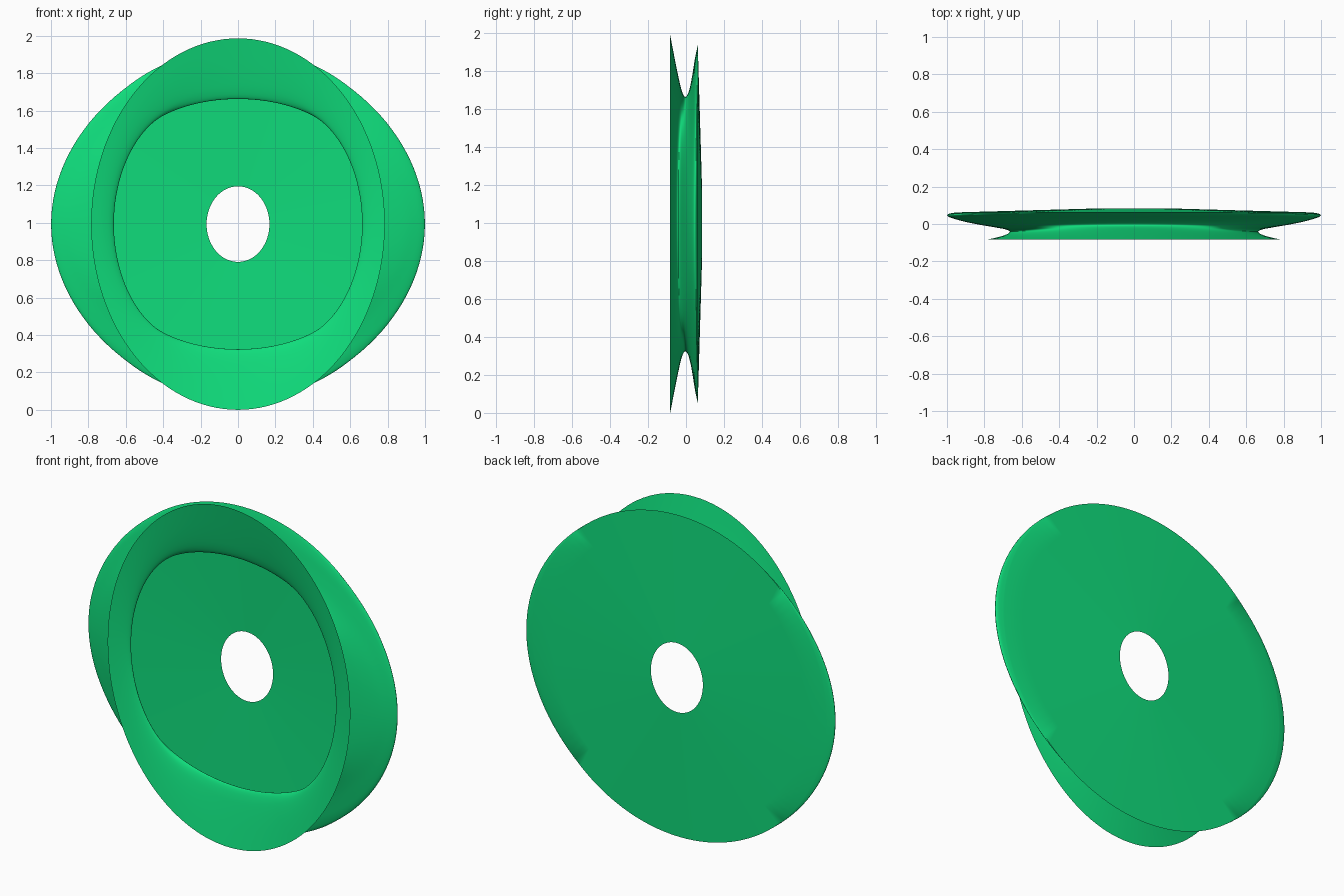
import bpy, bmesh, math

if "Cube" in bpy.data.objects:
    bpy.data.objects.remove(bpy.data.objects["Cube"])

SEG = 128
CZ = 0.993

# Cross-section ellipses from the front rim to the back rim: y, half width, half height
ROWS = [
    (-0.083, 0.785, 0.993), (-0.070, 0.725, 0.925), (-0.055, 0.680, 0.848),
    (-0.040, 0.664, 0.775), (-0.028, 0.690, 0.722), (-0.016, 0.755, 0.684),
    (-0.004, 0.825, 0.669), (0.010, 0.895, 0.685), (0.023, 0.945, 0.730),
    (0.035, 0.983, 0.795), (0.045, 0.999, 0.860), (0.055, 0.990, 0.910),
    (0.062, 0.950, 0.940),
]
HOLE = (0.084, 0.168, 0.202)


def spline(rows, steps):
    """Catmull-Rom smoothing of the section list."""
    pts = [rows[0]] + rows + [rows[-1]]
    out = []
    for i in range(1, len(pts) - 2):
        for s in range(steps):
            t = s / steps
            out.append(tuple(
                0.5 * (2 * b + (c - a) * t + (2 * a - 5 * b + 4 * c - d) * t * t
                       + (3 * b - a - 3 * c + d) * t ** 3)
                for a, b, c, d in zip(*pts[i - 1:i + 3])))
    return out + [rows[-1]]


def loft(name, rows, mat):
    """Skin a sequence of ellipses into one open sheet."""
    bm = bmesh.new()
    rings = []
    for y, a, b in rows:
        rings.append([bm.verts.new((a * math.cos(2 * math.pi * k / SEG), y,
                                    CZ + b * math.sin(2 * math.pi * k / SEG)))
                      for k in range(SEG)])
    for r, q in zip(rings, rings[1:]):
        for k in range(SEG):
            n = (k + 1) % SEG
            bm.faces.new((r[k], r[n], q[n], q[k]))
    bmesh.ops.recalc_face_normals(bm, faces=bm.faces)
    me = bpy.data.meshes.new(name)
    bm.to_mesh(me)
    bm.free()
    me.materials.append(mat)
    ob = bpy.data.objects.new(name, me)
    bpy.context.collection.objects.link(ob)
    bpy.context.view_layer.objects.active = ob
    ob.select_set(True)
    bpy.ops.object.shade_smooth_by_angle(angle=math.radians(40))
    ob.select_set(False)
    return ob


green = bpy.data.materials.new("green")
green.diffuse_color = (0.005, 0.72, 0.2, 1)
green.use_nodes = True
green.node_tree.nodes["Principled BSDF"].inputs["Base Color"].default_value = green.diffuse_color

# Grooved wall, then the shallow cone closing the back around the oval hole
rim = ROWS[-1]
cap = [tuple(p + (q - p) * i / 6 for p, q in zip(rim, HOLE)) for i in range(1, 7)]
loft("grooved_dish", spline(ROWS, 4) + cap, green)
